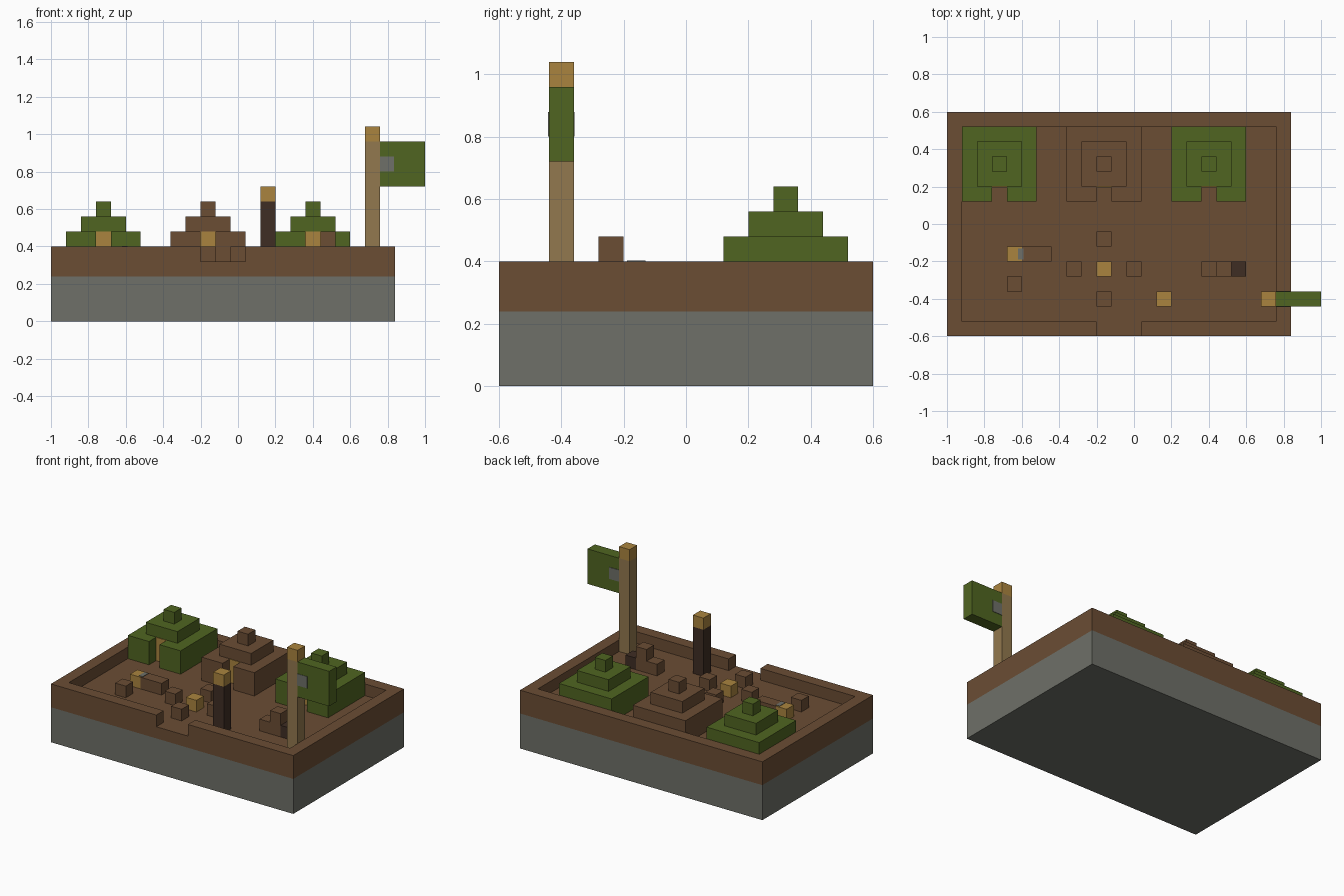
import bpy
import bmesh

if "Cube" in bpy.data.objects:
    bpy.data.objects.remove(bpy.data.objects["Cube"], do_unlink=True)

U = 0.08  # one block


def material(name, rgb):
    linear = [((c / 255 + 0.055) / 1.055) ** 2.4 for c in rgb] + [1.0]
    mat = bpy.data.materials.new(name)
    mat.use_nodes = True
    mat.diffuse_color = linear
    bsdf = next(n for n in mat.node_tree.nodes if n.type == "BSDF_PRINCIPLED")
    bsdf.inputs["Base Color"].default_value = linear
    bsdf.inputs["Roughness"].default_value = 0.9
    return mat


STONE = material("stone grey", (110, 112, 104))
EARTH = material("earth brown", (107, 77, 52))
GREEN = material("moss green", (80, 101, 33))
GOLD = material("golden wood", (170, 132, 63))
PALE = material("pale wood", (146, 120, 78))
DARK = material("dark wood", (63, 45, 36))


def prisms(name, mat, parts):
    """Each part is (outline points, bottom, top), extruded straight up."""
    bm = bmesh.new()
    for outline, z0, z1 in parts:
        base = bm.faces.new([bm.verts.new((x, y, z0)) for x, y in outline])
        top = bmesh.ops.extrude_face_region(bm, geom=[base])["geom"]
        verts = [v for v in top if isinstance(v, bmesh.types.BMVert)]
        bmesh.ops.translate(bm, verts=verts, vec=(0, 0, z1 - z0))
    bmesh.ops.recalc_face_normals(bm, faces=bm.faces)
    mesh = bpy.data.meshes.new(name)
    bm.to_mesh(mesh)
    bm.free()
    mesh.materials.append(mat)
    obj = bpy.data.objects.new(name, mesh)
    bpy.context.collection.objects.link(obj)
    return obj


def rect(x0, x1, y0, y1):
    return [(x0, y0), (x1, y0), (x1, y1), (x0, y1)]


def box(name, mat, x0, x1, y0, y1, z0, z1):
    return prisms(name, mat, [(rect(x0, x1, y0, y1), z0, z1)])


def block(name, mat, x, y, z0, z1, length=U):
    """Column one block deep, centred on x and y."""
    return box(name, mat, x - length / 2, x + length / 2, y - U / 2, y + U / 2, z0, z1)


FLOOR, RIM = 0.32, 0.40

# Ground: stone slab and earth tray with a sunken yard and a front gate
box("stone_base", STONE, -1, 0.84, -0.6, 0.6, 0, 0.24)
ground = box("earth_tray", EARTH, -1, 0.84, -0.6, 0.6, 0.24, RIM)
yard = [(-0.92, 0.52), (-0.92, -0.52), (-0.2, -0.52), (-0.2, -0.7),
        (0.04, -0.7), (0.04, -0.52), (0.76, -0.52), (0.76, 0.52)]
cutter = prisms("yard_cutter", EARTH, [(yard, FLOOR, RIM + U)])
cutter.hide_render = True
cut = ground.modifiers.new("yard", "BOOLEAN")
cut.operation = "DIFFERENCE"
cut.solver = "EXACT"
cut.object = cutter
bpy.context.view_layer.objects.active = ground
bpy.ops.object.modifier_apply(modifier=cut.name)
bpy.data.objects.remove(cutter, do_unlink=True)


# Stepped tents with a recessed doorway
def tent(name, mat, x, y=0.32):
    wide, mid, tip = 2.5 * U, 1.5 * U, 0.5 * U
    front, back, door = y - wide, y + wide, y - mid
    lower = [(x - wide, front), (x - tip, front), (x - tip, door), (x + tip, door),
             (x + tip, front), (x + wide, front), (x + wide, back), (x - wide, back)]
    prisms(name, mat, [
        (lower, FLOOR, 0.48),
        (rect(x - mid, x + mid, y - mid, y + mid), 0.48, 0.56),
        (rect(x - tip, x + tip, y - tip, y + tip), 0.56, 0.64)])
    box(name + "_door", GOLD, x - tip, x + tip, door - 0.004, door, FLOOR, 0.48)


tent("right_tent", GREEN, -0.72)
tent("middle_tent", EARTH, -0.16)
tent("left_tent", GREEN, 0.4)

# Campfire with a ring of four stones
block("campfire", GOLD, -0.16, -0.24, FLOOR, RIM)
for i, (dx, dy) in enumerate([(1, 0), (-1, 0), (0, 1), (0, -1)]):
    block(f"campfire_stone_{i + 1}", EARTH, -0.16 + 2 * U * dx,
          -0.24 + 2 * U * dy, FLOOR, RIM)

# Work bench with a small stone inlay, and a stool
block("bench_end", GOLD, -0.64, -0.16, FLOOR, RIM)
block("bench", EARTH, -0.52, -0.16, FLOOR, RIM, 2 * U)
box("bench_inlay", STONE, -0.62, -0.59, -0.19, -0.13, RIM, RIM + 0.003)
block("stool", EARTH, -0.64, -0.32, FLOOR, RIM)

# Stacked crates
block("low_crate", EARTH, 0.4, -0.24, FLOOR, RIM)
block("tall_crate", EARTH, 0.48, -0.24, FLOOR, 0.48)
block("dark_crate", DARK, 0.56, -0.24, FLOOR, RIM)

# Torch post
block("torch_post", DARK, 0.16, -0.4, FLOOR, 0.64)
block("torch_head", GOLD, 0.16, -0.4, 0.64, 0.72)

# Flagpole, flag and emblem on both sides
block("flagpole", PALE, 0.72, -0.4, FLOOR, 0.96)
block("flagpole_cap", GOLD, 0.72, -0.4, 0.96, 1.04)
block("flag", GREEN, 0.88, -0.4, 0.72, 0.96, 3 * U)
for side, y in (("front", -0.443), ("back", -0.36)):
    box(f"flag_emblem_{side}", STONE, 0.76, 0.835, y, y + 0.003, 0.8, 0.88)
